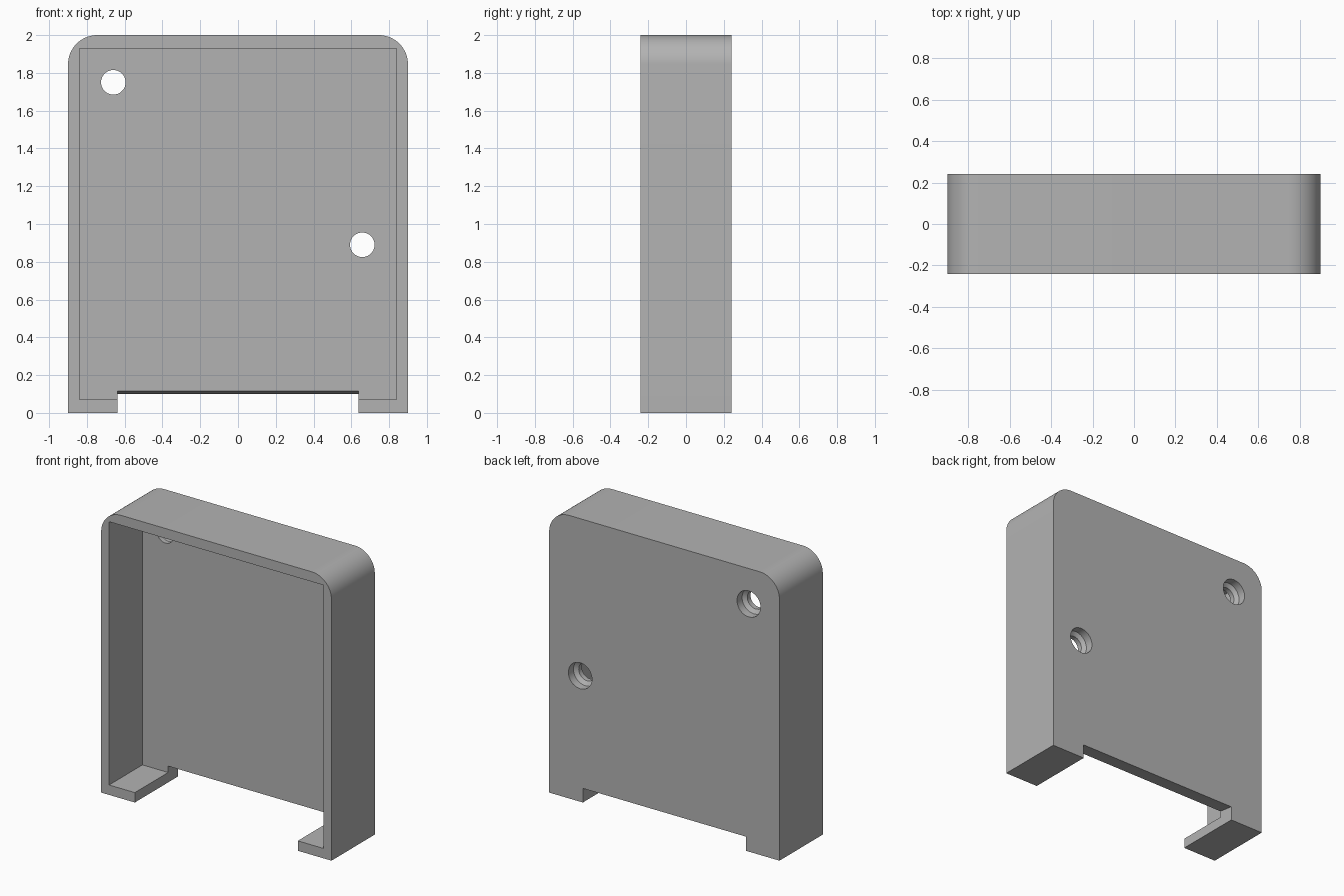
import bpy, bmesh
from math import sin, cos, pi

cube = bpy.data.objects.get("Cube")
if cube:
    bpy.data.objects.remove(cube, do_unlink=True)

HALF_W, HEIGHT, HALF_D = 0.90, 2.0, 0.242
PLATE_Y = 0.13      # inner face of the back plate
CORNER = 0.155      # rounded top corners

grey = bpy.data.materials.new("grey_plastic")
grey.use_nodes = True
colour = (0.45, 0.45, 0.45, 1)
grey.diffuse_color = colour
grey.node_tree.nodes["Principled BSDF"].inputs["Base Color"].default_value = colour


def finish(name, bm):
    """Turn a bmesh into a grey object."""
    bmesh.ops.recalc_face_normals(bm, faces=bm.faces)
    mesh = bpy.data.meshes.new(name)
    bm.to_mesh(mesh)
    bm.free()
    mesh.materials.append(grey)
    obj = bpy.data.objects.new(name, mesh)
    bpy.context.collection.objects.link(obj)
    return obj


def prism(name, points, offset):
    """Extrude a closed outline along an offset."""
    bm = bmesh.new()
    face = bm.faces.new([bm.verts.new(p) for p in points])
    new = bmesh.ops.extrude_face_region(bm, geom=[face])["geom"]
    verts = [v for v in new if isinstance(v, bmesh.types.BMVert)]
    bmesh.ops.translate(bm, verts=verts, vec=offset)
    return finish(name, bm)


def lathe_y(name, x, z, profile, steps=40):
    """Solid of revolution about a y axis, from (y, radius) pairs."""
    bm = bmesh.new()
    rings = [[bm.verts.new((x + r * cos(2 * pi * i / steps), y,
                            z + r * sin(2 * pi * i / steps)))
              for i in range(steps)] for y, r in profile]
    for a, b in zip(rings, rings[1:]):
        for i in range(steps):
            j = (i + 1) % steps
            bm.faces.new((a[i], a[j], b[j], b[i]))
    bm.faces.new(rings[0])
    bm.faces.new(rings[-1])
    return finish(name, bm)


def cut(target, cutter):
    """Subtract a cutter, then remove it."""
    mod = target.modifiers.new("cut", "BOOLEAN")
    mod.operation = "DIFFERENCE"
    mod.solver = "EXACT"
    mod.object = cutter
    cutter.hide_render = True
    bpy.context.view_layer.objects.active = target
    bpy.ops.object.modifier_apply(modifier=mod.name)
    bpy.data.objects.remove(cutter, do_unlink=True)


# Housing block with rounded top corners
outline = [(-HALF_W, -HALF_D, 0), (HALF_W, -HALF_D, 0)]
for side, start in ((1, 0), (-1, pi / 2)):
    for i in range(17):
        a = start + i * pi / 32
        outline.append((side * (HALF_W - CORNER) + CORNER * cos(a), -HALF_D,
                        HEIGHT - CORNER + CORNER * sin(a)))
housing = prism("housing", outline, (0, 2 * HALF_D, 0))

# Square cavity open to the front
IN_W, LOW, HIGH = 0.838, 0.07, 1.93
cut(housing, prism("cavity_cutter",
                   [(-IN_W, -0.4, LOW), (IN_W, -0.4, LOW),
                    (IN_W, -0.4, HIGH), (-IN_W, -0.4, HIGH)],
                   (0, PLATE_Y + 0.4, 0)))

# Bottom opening with a slightly sloping upper edge
SLOT = 0.637
cut(housing, prism("slot_cutter",
                   [(-SLOT, -0.4, -0.1), (-SLOT, 0.4, -0.1),
                    (-SLOT, 0.4, 0.08), (-SLOT, HALF_D, 0.10),
                    (-SLOT, PLATE_Y, 0.115), (-SLOT, -0.4, 0.18)],
                   (2 * SLOT, 0, 0)))

# Countersunk screw holes through the back plate
for x, z in ((-0.66, 1.75), (0.658, 0.89)):
    cut(housing, lathe_y("screw_hole_cutter", x, z,
                         [(0, 0.065), (0.165, 0.065), (0.185, 0.092), (0.4, 0.092)]))

bpy.ops.object.select_all(action="DESELECT")
housing.select_set(True)
bpy.context.view_layer.objects.active = housing
bpy.ops.object.shade_smooth_by_angle(angle=pi / 6)
